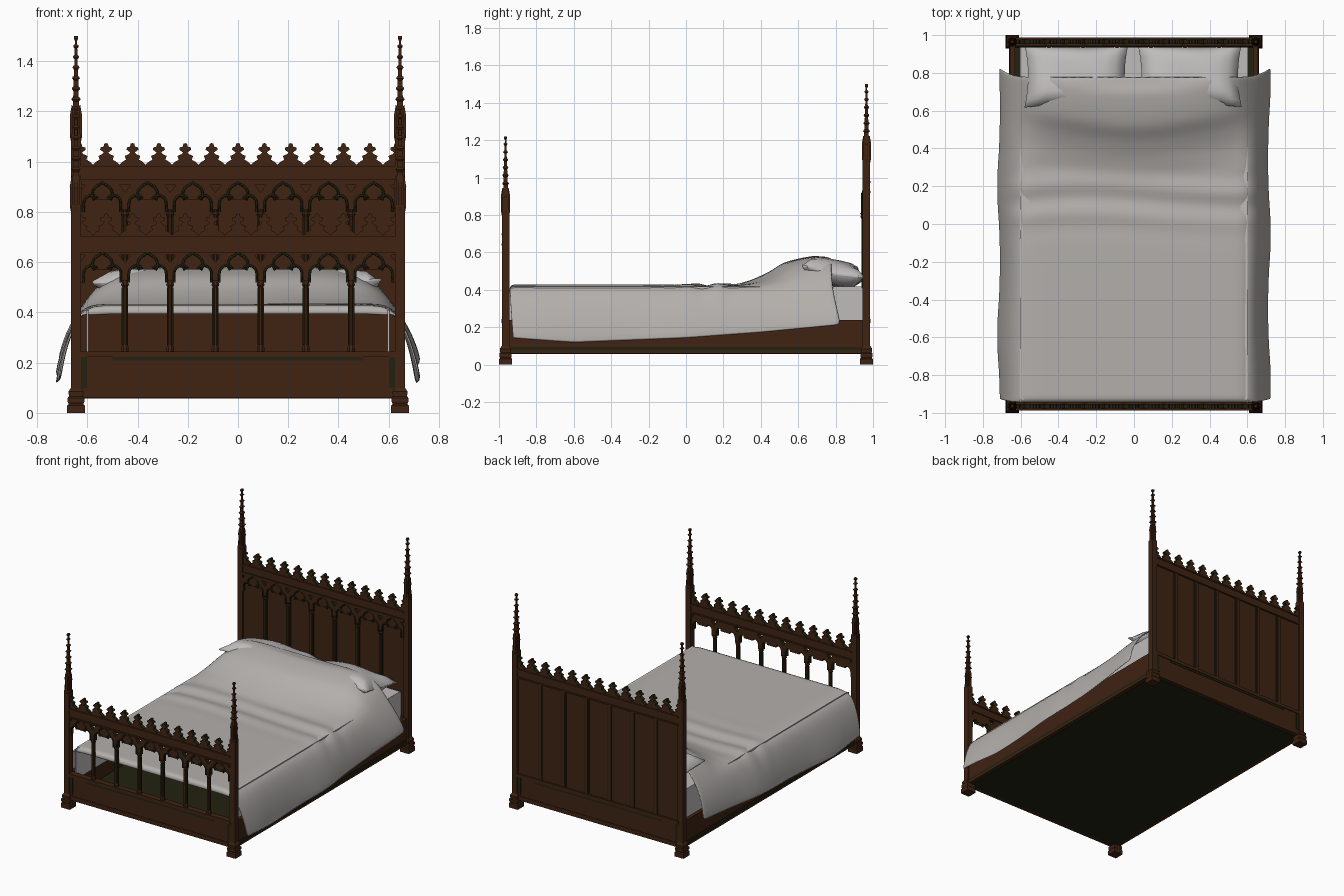
import bpy, bmesh, math
from mathutils import Vector, Matrix

cube = bpy.data.objects.get("Cube")
if cube:
    bpy.data.objects.remove(cube)


def material(name, rgb):
    m = bpy.data.materials.new(name)
    m.use_nodes = True
    m.diffuse_color = (*rgb, 1)
    m.node_tree.nodes["Principled BSDF"].inputs["Base Color"].default_value = (*rgb, 1)
    return m


WOOD = material("brown wood", (0.05, 0.017, 0.006))
DARK = material("dark olive wood", (0.015, 0.016, 0.005))
CLOTH = material("grey blanket", (0.45, 0.43, 0.41))
LINEN = material("pale linen", (0.52, 0.50, 0.50))


def finish(name, bm, *mats):
    bmesh.ops.recalc_face_normals(bm, faces=bm.faces)
    me = bpy.data.meshes.new(name)
    bm.to_mesh(me)
    bm.free()
    ob = bpy.data.objects.new(name, me)
    bpy.context.collection.objects.link(ob)
    for m in mats:
        me.materials.append(m)
    return ob


def box(name, x0, x1, y0, y1, z0, z1, mat=WOOD):
    bm = bmesh.new()
    size = Matrix.Diagonal((x1 - x0, y1 - y0, z1 - z0, 1))
    mid = Matrix.Translation(((x0 + x1) / 2, (y0 + y1) / 2, (z0 + z1) / 2))
    bmesh.ops.create_cube(bm, size=1, matrix=mid @ size)
    return finish(name, bm, mat)


def stack(name, x, y, rings, sides=4, mat=WOOD):
    """Loft of polygon rings given as (half width, height)."""
    bm = bmesh.new()
    k = 1 / math.cos(math.pi / sides)
    loops = []
    for r, z in rings:
        angles = [(i + 0.5) * math.tau / sides for i in range(sides)]
        loops.append([bm.verts.new((x + r * k * math.cos(a), y + r * k * math.sin(a), z)) for a in angles])
    for a, b in zip(loops, loops[1:]):
        for i in range(sides):
            j = (i + 1) % sides
            bm.faces.new((a[i], a[j], b[j], b[i]))
    bm.faces.new(loops[0])
    bm.faces.new(loops[-1])
    return finish(name, bm, mat)


def plate(name, outline, x, y, z, thick):
    """Upright cut board: brown faces, dark cut edges."""
    bm = bmesh.new()
    face = bm.faces.new([bm.verts.new((x + px, y - thick / 2, z + pz)) for px, pz in outline])
    new = bmesh.ops.extrude_face_region(bm, geom=[face])["geom"]
    bmesh.ops.translate(bm, vec=(0, thick, 0), verts=[v for v in new if isinstance(v, bmesh.types.BMVert)])
    bm.normal_update()
    for f in bm.faces:
        f.material_index = 0 if abs(f.normal.y) > 0.7 else 1
    return finish(name, bm, WOOD, DARK)


def tube(name, pts, x, y, z, radius, mat):
    cu = bpy.data.curves.new(name, "CURVE")
    cu.dimensions = "3D"
    cu.bevel_depth, cu.bevel_resolution = radius, 0
    sp = cu.splines.new("POLY")
    sp.points.add(len(pts) - 1)
    for p, (px, pz) in zip(sp.points, pts):
        p.co = (x + px, y, z + pz, 1)
    cu.materials.append(mat)
    bpy.context.collection.objects.link(bpy.data.objects.new(name, cu))


def arc(cx, cz, r, a0, a1, n):
    angles = [math.radians(a0 + (a1 - a0) * i / n) for i in range(n + 1)]
    return [(cx + r * math.cos(a), cz + r * math.sin(a)) for a in angles]


def mirrored(half):
    """Complete a right-hand half outline that ends on the centre line."""
    return half + [(-x, z) for x, z in reversed(half[:-1])]


def interp(table, t):
    for (a, va), (b, vb) in zip(table, table[1:]):
        if t <= b:
            return va + (vb - va) * max(0, (t - a) / (b - a))
    return table[-1][1]


# Outlines of one trefoil arch and one crest leaf
opening = mirrored([(0.074, 0)] + arc(0.043, 0.035, 0.031, 0, 135, 6)
                   + arc(0, 0.07, 0.04, -30, 70, 6) + [(0, 0.117)])
web = [(-0.09, 0), (-0.09, 0.078), (-0.068, 0.107), (-0.09, 0.11), (-0.09, 0.13)]
arch = web + [(-x, z) for x, z in reversed(web)] + opening
leaf = mirrored([(0.0525, 0), (0.0525, 0.008), (0.04, 0.02), (0.026, 0.028), (0.031, 0.043),
                 (0.015, 0.05), (0.009, 0.057), (0.024, 0.068), (0.022, 0.077),
                 (0.01, 0.08), (0.007, 0.092), (0, 0.094)])
BAY, END = 0.18, 0.965


# Bed post with stepped foot, corner pinnacles and crocketed spire
def post(name, x, y, dz):
    stack(name + "_foot", x, y, [(0.035, 0), (0.035, 0.03), (0.029, 0.036), (0.033, 0.044),
                                 (0.033, 0.06), (0.028, 0.066), (0.03, 0.085), (0.02, 0.1)])
    stack(name + "_shaft", x, y, [(0.02, 0.09), (0.02, 0.82 + dz), (0.016, 0.83 + dz),
                                  (0.016, 0.93 + dz), (0.011, 0.95 + dz)])
    for dx, dy in ((1, 0), (-1, 0), (0, 1), (0, -1)):
        stack(name + "_pinnacle", x + dx * 0.016, y + dy * 0.016,
              [(0.004, 0.8 + dz), (0.008, 0.82 + dz), (0.007, 0.89 + dz), (0.009, 0.9 + dz), (0.001, 0.945 + dz)])
    spire = [(0.012, 0.93 + dz)]
    for i in range(6):
        z, r = 0.96 + dz + i * 0.042, 0.012 - i * 0.0014
        spire += [(r, z), (r + 0.006, z + 0.008), (r + 0.004, z + 0.014), (r - 0.001, z + 0.018)]
    spire += [(0.004, 1.2 + dz), (0.009, 1.21 + dz), (0.007, 1.22 + dz)]
    stack(name + "_spire", x, y, spire)


# Traceried end of the bed; the head is the same design raised by dz
def end_board(name, y, dz, trace_y, trace_thick):
    s = -1 if y < 0 else 1
    for side, x in (("left", 0.645), ("right", -0.645)):
        post(f"{name}_{side}_post", x, y, dz)
    box(name + "_lower_panel", -0.63, 0.63, y - 0.014, y + 0.014, 0.06, 0.23)
    box(name + "_bottom_rail", -0.63, 0.63, y - 0.018, y + 0.018, 0.06, 0.09)
    box(name + "_ledge", -0.63, 0.63, y - 0.021, y + 0.021, 0.222, 0.245)
    face = y + s * 0.014
    box(name + "_panel_shadow", -0.5, 0.5, face - 0.003, face + 0.003, 0.208, 0.222, DARK)
    for x in (-0.613, 0.613):
        box(name + "_panel_end", x - 0.012, x + 0.012, face - 0.003, face + 0.003, 0.1, 0.222, DARK)
    box(name + "_top_rail", -0.63, 0.63, y - 0.017, y + 0.017, 0.64 + dz, 0.7 + dz)
    for z in (0.638, 0.692):
        box(name + "_moulding", -0.63, 0.63, y - 0.022, y + 0.022, z + dz, z + 0.01 + dz)
    for i in range(7):
        x = (i - 3) * BAY
        plate(name + "_arch", arch, x, trace_y, 0.52 + dz, trace_thick)
        tube(name + "_arch_bead", opening, x, trace_y - trace_thick / 2, 0.52 + dz, 0.005, DARK)
    for i in range(6):
        x, top = (i - 2.5) * BAY, 0.53 + dz
        stack(name + "_mullion", x, trace_y, [(0.015, 0.24), (0.015, 0.26), (0.01, 0.27), (0.01, top - 0.03),
                                              (0.016, top - 0.02), (0.012, top - 0.01), (0.017, top)], 8)
        for d in (-1, 1):
            box(name + "_mullion_groove", x + d * 0.01 - 0.003, x + d * 0.01 + 0.003,
                trace_y - 0.006, trace_y + 0.006, 0.27, top - 0.03, DARK)
    for i in range(11):
        plate(name + "_crest_leaf", leaf, (i - 5) * 0.105, y, 0.7 + dz, 0.026)
    for d in (-1, 1):
        half = [(p, q) for p, q in leaf if p * d <= 0.0001]
        half.append((0, 0))
        plate(name + "_crest_half_leaf", half, d * 0.63, y, 0.7 + dz, 0.026)


end_board("footboard", -END, 0, -END, 0.028)
end_board("headboard", END, 0.28, END - 0.017, 0.016)

# Solid headboard panel with grooved back
box("headboard_panel", -0.63, 0.63, END - 0.01, END + 0.008, 0.24, 0.93)
for i in range(6):
    x = (i - 2.5) * BAY
    box("back_batten", x - 0.011, x + 0.011, END, END + 0.016, 0.245, 0.92)
    for d in (-1, 1):
        box("back_groove", x + d * 0.015 - 0.004, x + d * 0.015 + 0.004, END, END + 0.01, 0.245, 0.92, DARK)

# Side rails and base
for side, s in (("left", 1), ("right", -1)):
    def rail(part, inner, outer, z0, z1, mat=WOOD):
        box(f"{side}_{part}", min(s * inner, s * outer), max(s * inner, s * outer), -0.95, 0.95, z0, z1, mat)
    rail("rail", 0.63, 0.656, 0.06, 0.24)
    rail("rail_foot_moulding", 0.63, 0.662, 0.06, 0.075)
    rail("rail_shadow", 0.65, 0.659, 0.075, 0.095, DARK)
    rail("sheet_side", 0.596, 0.604, 0.2, 0.41, LINEN)
box("base", -0.635, 0.635, -0.955, 0.955, 0.058, 0.072, DARK)
box("sheet_top", -0.604, 0.604, -0.93, 0.94, 0.4, 0.418, LINEN)


# Pillows with pinched corners
def pillow(name, x):
    bm = bmesh.new()
    bmesh.ops.create_cube(bm, size=2)
    bmesh.ops.subdivide_edges(bm, edges=bm.edges, cuts=9, use_grid_fill=True)
    for v in bm.verts:
        u, w, t = v.co
        puff = math.sqrt(max(0, (1 - u ** 4) * (1 - w ** 4)))
        v.co = (0.275 * u * (1 - 0.07 * (1 - w * w)), 0.17 * w * (1 - 0.1 * (1 - u * u)),
                t * (0.004 + 0.062 * puff) + 0.006 * math.sin(5 * u + 3 * w))
    bmesh.ops.transform(bm, verts=bm.verts, matrix=Matrix.Translation((x, 0.785, 0.492)) @ Matrix.Rotation(-0.2, 4, "X"))
    for f in bm.faces:
        f.smooth = True
    finish(name, bm, LINEN)


pillow("left_pillow", 0.295)
pillow("right_pillow", -0.305)

# Draped blanket: cross-sections (x, fall of the hang, share of pillow bulge)
section = [(0, 0, 1), (0.1, 0, 1), (0.2, 0, 1), (0.3, 0, 1), (0.4, 0, 0.96), (0.48, 0, 0.85), (0.54, 0, 0.62),
           (0.59, 0.02, 0.32), (0.625, 0.1, 0.12), (0.655, 0.25, 0.04), (0.685, 0.5, 0), (0.705, 0.75, 0), (0.718, 1, 0)]
bulge = [(0.3, 0), (0.4, 0.025), (0.5, 0.07), (0.56, 0.115), (0.65, 0.14), (0.75, 0.157), (0.79, 0.14)]
hem = [(-0.94, 0.14), (-0.6, 0.115), (0, 0.14), (0.4, 0.17), (0.8, 0.215)]
full = [(-x, s, b) for x, s, b in reversed(section[1:])] + section
rows = [-0.945] + [-0.942 + 1.722 * i / 44 for i in range(45)]
bm = bmesh.new()
grid = []
for r, y in enumerate(rows):
    line = []
    for x, s, b in full:
        fold = math.exp(-((y - 0.13) / 0.14) ** 2) * 0.012 * math.sin(38 * y + 2.5 * x * x + 0.8 * math.sin(4 * x))
        top = 0.428 + interp(bulge, y + 0.05 * math.cos(4 * x)) * b + fold * (1 - s)
        if r == 0 and s < 0.1:
            top = 0.392
        z = top + (interp(hem, y) - top) * s
        wave = 0.01 * s * math.sin(8 * y + (2 if x > 0 else 0))
        head = max(0, (y - 0.4) / 0.38)
        line.append(bm.verts.new((x + math.copysign(wave, x) * (1 if wave > 0 else -1) * (1 if wave > 0 else 0.5),
                                  y + 0.05 * s * head + (0.02 * s if r < 2 else 0), z)))
    grid.append(line)
for a, b in zip(grid, grid[1:]):
    for i in range(len(a) - 1):
        bm.faces.new((a[i], a[i + 1], b[i + 1], b[i])).smooth = True
blanket = finish("blanket", bm, CLOTH)
blanket.modifiers.new("thickness", "SOLIDIFY").thickness = 0.008
blanket.modifiers.new("smoothing", "SUBSURF").levels = 1
